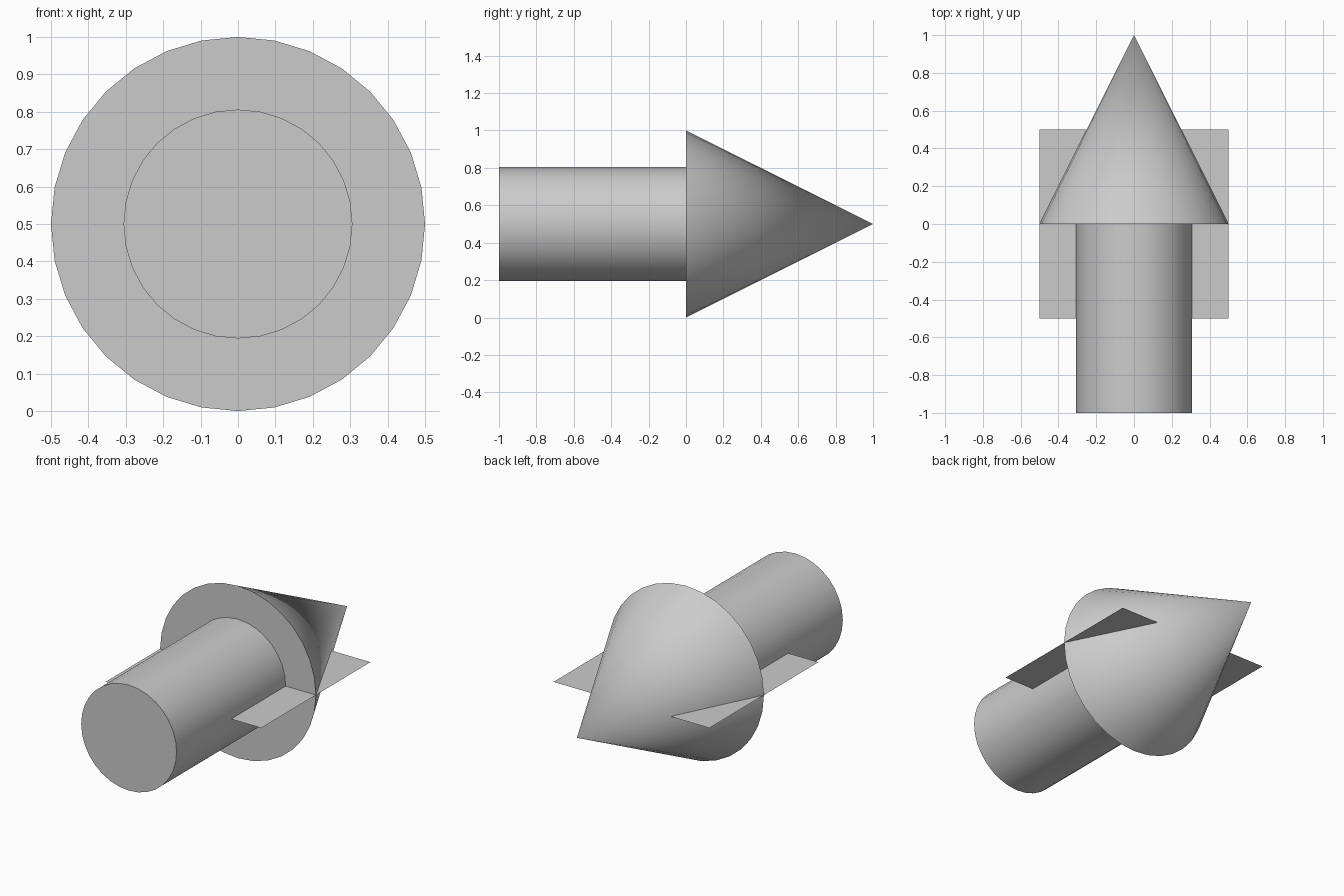
import bpy, math

if "Cube" in bpy.data.objects:
    bpy.data.objects.remove(bpy.data.objects["Cube"])

AXIS = (math.radians(-90), 0, 0)  # turn +z to point along +y


def finish(name):
    obj = bpy.context.object
    obj.name = name
    bpy.ops.object.shade_smooth_by_angle(angle=math.radians(30))
    return obj


# Shaft of the arrow, running back from the head
bpy.ops.mesh.primitive_cylinder_add(vertices=32, radius=0.306, depth=1,
                                    location=(0, -0.5, 0.5), rotation=AXIS)
finish("arrow_shaft")

# Pointed head
bpy.ops.mesh.primitive_cone_add(vertices=32, radius1=0.5, radius2=0, depth=1,
                                location=(0, 0.5, 0.5), rotation=AXIS)
finish("arrow_head")

# Thin square plate passing through the middle
bpy.ops.mesh.primitive_plane_add(size=1, location=(0, 0, 0.5))
bpy.context.object.name = "flat_plate"
